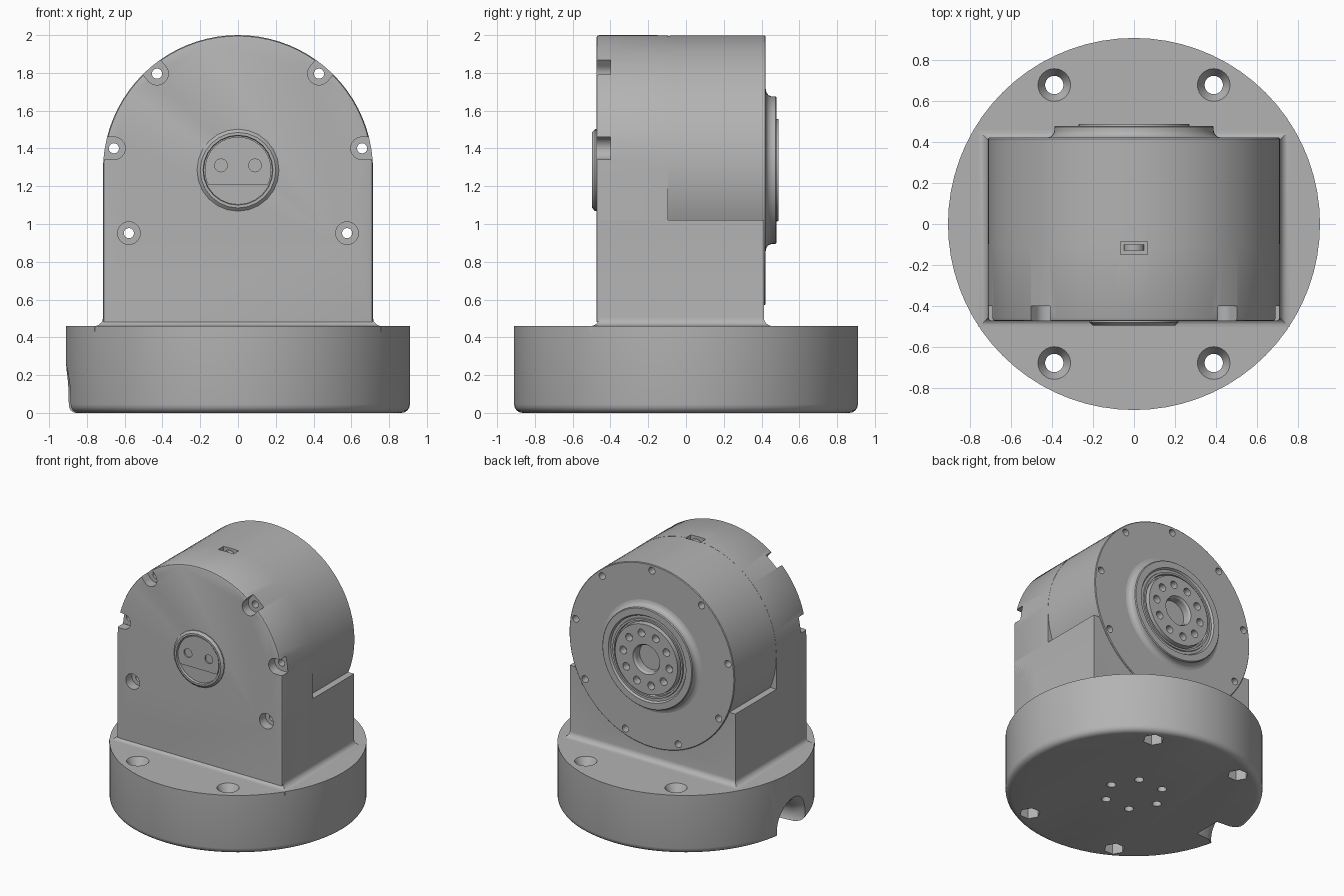
import bpy, bmesh, math
from math import sin, cos, pi, radians
from mathutils import Vector

if "Cube" in bpy.data.objects:
    bpy.data.objects.remove(bpy.data.objects["Cube"])

metal = bpy.data.materials.new("machined grey")
metal.use_nodes = True
GREY = (0.45, 0.45, 0.45, 1)
metal.diffuse_color = GREY
metal.node_tree.nodes["Principled BSDF"].inputs["Base Color"].default_value = GREY

AXIS_Z = 1.285      # height of the drum axis
DRUM_R = 0.715
FRONT, REAR = -0.475, 0.412
BASE_TOP = 0.46
BOLT_R = 0.667


def loft(name, rings):
    """Skin a stack of equal-length rings and cap both ends."""
    bm = bmesh.new()
    loops = [[bm.verts.new(p) for p in ring] for ring in rings]
    n = len(loops[0])
    for a, b in zip(loops, loops[1:]):
        for i in range(n):
            j = (i + 1) % n
            bm.faces.new((a[i], a[j], b[j], b[i]))
    bm.faces.new(loops[0])
    bm.faces.new(loops[-1])
    bmesh.ops.recalc_face_normals(bm, faces=bm.faces)
    mesh = bpy.data.meshes.new(name)
    bm.to_mesh(mesh)
    bm.free()
    mesh.materials.append(metal)
    obj = bpy.data.objects.new(name, mesh)
    bpy.context.collection.objects.link(obj)
    return obj


def lathe(name, profile, axis, at=(0, 0), n=24):
    """Turn (position, radius) pairs about a line parallel to x, y or z."""
    def point(p, r, t):
        u, v = at[0] + r * cos(t), at[1] + r * sin(t)
        return {"x": (p, u, v), "y": (u, p, v), "z": (u, v, p)}[axis]
    return loft(name, [[point(p, r, 2 * pi * i / n) for i in range(n)]
                       for p, r in profile])


def box(name, lo, hi):
    return loft(name, [[(lo[0], lo[1], z), (hi[0], lo[1], z),
                        (hi[0], hi[1], z), (lo[0], hi[1], z)]
                       for z in (lo[2], hi[2])])


def carve(targets, cutters):
    """Subtract every cutter from every target, then discard the cutters."""
    for cutter in cutters:
        cutter.hide_render = True
        for target in targets:
            mod = target.modifiers.new("cut", "BOOLEAN")
            mod.operation = "DIFFERENCE"
            mod.solver = "EXACT"
            mod.object = cutter
            with bpy.context.temp_override(object=target, active_object=target):
                bpy.ops.object.modifier_apply(modifier=mod.name)
        bpy.data.objects.remove(cutter)


def on_circle(radius, degrees):
    t = radians(degrees)
    return (radius * cos(t), AXIS_Z + radius * sin(t))


# Round base with a rolled lower edge
ROLL, BASE_R = 0.045, 0.91
roll = [(ROLL * (1 - cos(t)), BASE_R - ROLL * (1 - sin(t)))
        for t in [i * pi / 8 for i in range(5)]]
base = lathe("base", roll + [(BASE_TOP, BASE_R)], "z", n=72)

# Countersunk mounting holes with hexagonal nut pockets, and dowel holes below
for x in (-0.39, 0.39):
    for y in (-0.68, 0.68):
        carve([base], [
            lathe("mount_cut", [(-0.1, 0.045), (0.4, 0.045), (0.46, 0.08),
                                (0.5, 0.08)], "z", (x, y)),
            lathe("nut_cut", [(-0.1, 0.075), (0.14, 0.075)], "z", (x, y), 6)])
for k in range(6):
    t = radians(60 * k)
    carve([base], [lathe("dowel_cut", [(-0.1, 0.033), (0.12, 0.033)], "z",
                         (0.21 * cos(t), 0.21 * sin(t)), 16)])

# Flared cable exit on the model's right
carve([base], [lathe("cable_cut", [(-1.0, 0.3), (-0.93, 0.23), (-0.88, 0.17),
                                   (-0.82, 0.13), (-0.7, 0.12)], "x",
                     (-0.03, 0.05), 32)])

# Pedestal with a concave fillet running into the base
FILLET = 0.045
steps = [(FILLET, BASE_TOP - 0.03)]
for i in range(7):
    t = i * pi / 12
    steps.append((FILLET * (1 - sin(t)), BASE_TOP + FILLET * (1 - cos(t))))
steps.append((0, 1.02))
pedestal = loft("pedestal", [
    [(-DRUM_R - d, FRONT + 0.015 - d, z), (DRUM_R + d, FRONT + 0.015 - d, z),
     (DRUM_R + d, REAR + d, z), (-DRUM_R - d, REAR + d, z)] for d, z in steps])


# Arched front housing with a softened front edge
def arch(y, inset):
    r = DRUM_R - inset
    curve = [(r * cos(pi * i / 40), y, AXIS_Z + r * sin(pi * i / 40))
             for i in range(41)]
    return [(r, y, BASE_TOP + 0.02)] + curve + [(-r, y, BASE_TOP + 0.02)]


housing = loft("front_housing", [arch(FRONT, 0.015), arch(FRONT + 0.004, 0.005),
                                 arch(FRONT + 0.015, 0), arch(-0.095, 0)])

# Rear drum
drum = lathe("rear_drum", [(-0.2, DRUM_R - 0.001), (0.417, DRUM_R - 0.001),
                           (0.422, DRUM_R - 0.006)], "y", (0, AXIS_Z), 80)

# Bolt holes: nine around the drum, six of them running right through
for k in range(9):
    angle = 90 + 40 * k
    x, z = on_circle(BOLT_R, angle)
    through = k not in (0, 4, 5)
    start = -0.6 if through else 0.1
    hit = [housing, drum, pedestal] if through else [drum, pedestal]
    carve(hit, [lathe("bolt_cut", [(start, 0.027), (0.6, 0.027)], "y", (x, z), 16)])
    if through:
        recess = [lathe("head_cut", [(-0.6, 0.06), (-0.4, 0.06)], "y", (x, z), 24)]
        if z > 1.2:     # upper recesses open through the curved side
            out = Vector((x, 0, z - AXIS_Z)).normalized()
            if abs(out.x) > 0.9:
                out = Vector((math.copysign(1, x), 0, 0))
            side = Vector((-out.z, 0, out.x)) * 0.06
            c = Vector((x, 0, z))
            quad = [c - side, c + side, c + side + out * 0.2, c - side + out * 0.2]
            recess.append(loft("slot_cut", [[p + Vector((0, y, 0)) for p in quad]
                                            for y in (-0.6, -0.401)]))
        carve([housing, pedestal], recess)

# Small window in the crown
carve([housing, drum], [box("window_cut", (-0.065, -0.15, 1.93),
                            (0.065, -0.085, 2.1))])
lathe("window_nut", [(-0.13, 0.05), (-0.1, 0.05)], "y", (0, 1.94), 16)

# Output flange: filleted collar, groove and hub with a centre bore
flange = lathe("output_flange", [
    (0.4, 0.43), (0.422, 0.43), (0.426, 0.41), (0.438, 0.396), (0.455, 0.39),
    (0.474, 0.39), (0.48, 0.384), (0.48, 0.335), (0.465, 0.325), (0.465, 0.305),
    (0.475, 0.303), (0.475, 0.288), (0.45, 0.286), (0.45, 0.274), (0.49, 0.27),
    (0.49, 0.115), (0.475, 0.105), (0.405, 0.105)], "y", (0, AXIS_Z), 64)
for k in range(10):
    carve([flange], [lathe("hub_cut", [(0.43, 0.03), (0.6, 0.03)], "y",
                           on_circle(0.2, 78 + 36 * k), 16)])

# Front bearing cap: chamfered ring around a recessed, flatted shaft end
lathe("front_cap", [(-0.45, 0.217), (-0.482, 0.217), (-0.497, 0.2),
                    (-0.497, 0.185), (-0.478, 0.182)], "y", (0, AXIS_Z), 24)
shaft = lathe("shaft_end", [(-0.46, 0.176), (-0.489, 0.176)], "y", (0, AXIS_Z), 40)
carve([shaft], [box("flat_cut", (-0.3, -0.6, 1), (0.3, -0.3, 1.21))])
for x in (-0.09, 0.09):
    carve([shaft], [lathe("pin_cut", [(-0.6, 0.034), (-0.47, 0.034)], "y",
                          (x, 1.31), 20)])

# Smooth curved walls, crisp edges
bpy.ops.object.select_all(action="DESELECT")
for obj in bpy.context.collection.objects:
    if obj.type == "MESH":
        obj.select_set(True)
        bpy.context.view_layer.objects.active = obj
bpy.ops.object.shade_smooth_by_angle(angle=radians(30))
